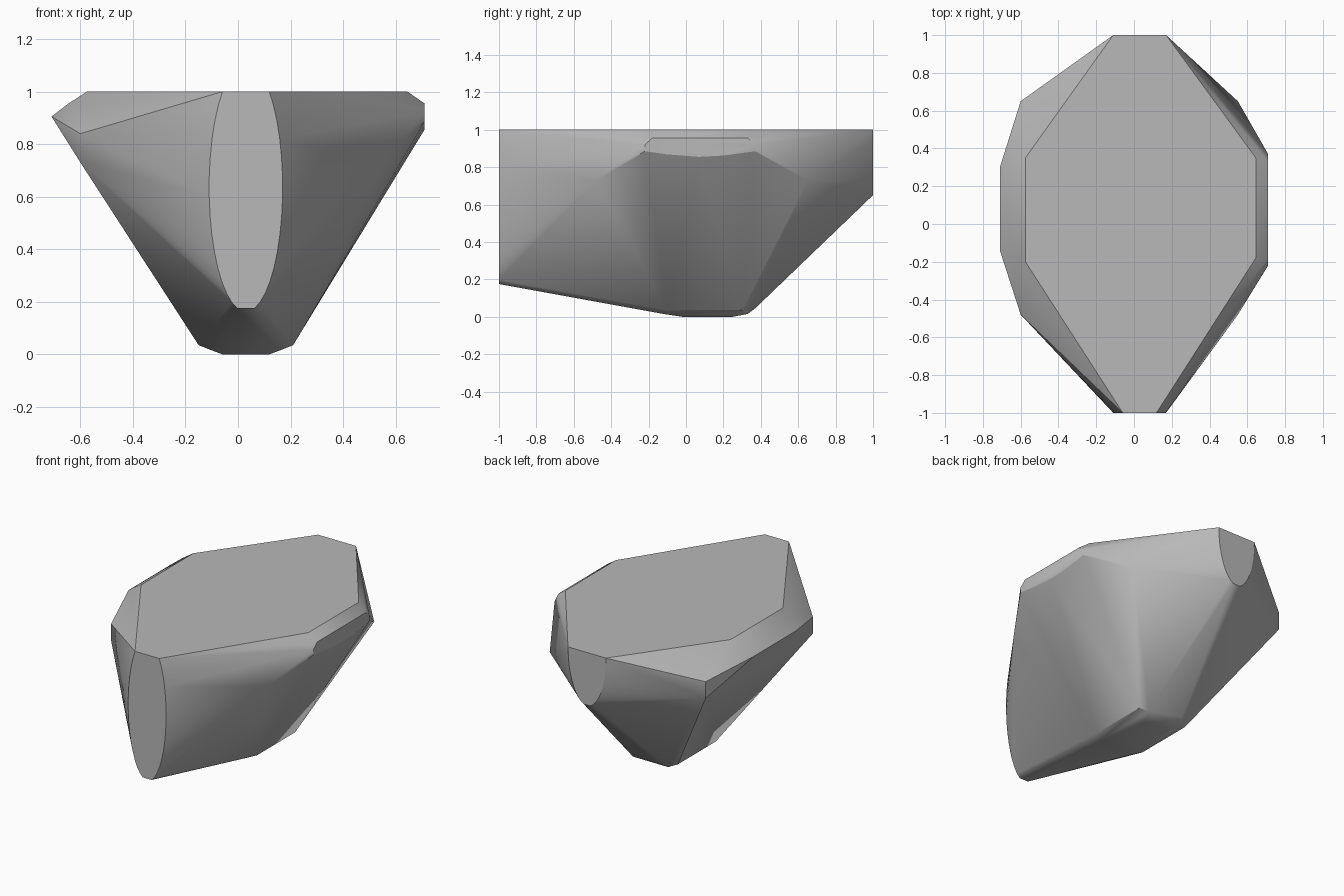
import bpy, bmesh
from math import sin, cos, radians

cube = bpy.data.objects.get("Cube")
if cube:
    bpy.data.objects.remove(cube, do_unlink=True)

AXIS = 0.03  # x of the body's long axis


def arc(y, zc, rx, rz, start, end, steps):
    """Mirrored elliptical end profile at one y."""
    pts = []
    for i in range(steps + 1):
        a = radians(start + (end - start) * i / steps)
        for side in (-1, 1):
            pts.append((AXIS + side * rx * cos(a), y, zc + rz * sin(a)))
    return pts


def slab(half, y0, y1, z):
    """Four corners of a level rectangle."""
    return [(AXIS + s * half, y, z) for s in (-1, 1) for y in (y0, y1)]


points = []

# End facets: tall truncated ellipse in front, half ellipse behind
points += arc(-1, 0.635, 0.14, 0.473, -76.6, 50.5, 14)
points += arc(1, 1.0, 0.14, 0.355, -80, 0, 8)

# Flat top corners
points += [(0.645, -0.18, 1), (0.645, 0.35, 1), (-0.575, -0.2, 1), (-0.575, 0.35, 1)]

# Rounded bottom
points += slab(0.18, -0.1, 0.3, 0.035)
points += slab(0.13, -0.12, 0.33, 0.015)
points += slab(0.09, -0.02, 0.25, 0.0)
points += slab(0.1, 0.0, 0.37, 0.045)

# Small flat facet on the +x side
facet = [(-0.22, 0.92), (-0.18, 0.955), (0.33, 0.955), (0.37, 0.92), (0.37, 0.885),
         (0.2, 0.862), (0.07, 0.855), (-0.1, 0.868), (-0.22, 0.885)]
points += [(0.71, y, z) for y, z in facet]

# Ridge on the -x side
points += [(-0.71, -0.14, 0.905), (-0.71, 0.3, 0.905),
           (-0.645, -0.18, 0.955), (-0.645, 0.33, 0.955)]

# Shoulder corners
for y in (-0.48, 0.65):
    points += [(-0.6, y, 0.73), (-0.6, y, 0.84), (0.55, y, 0.73)]

# Wrap everything in one convex body
bm = bmesh.new()
for p in points:
    bm.verts.new(p)
hull = bmesh.ops.convex_hull(bm, input=bm.verts[:])
unused = {g for g in hull["geom_interior"] + hull["geom_unused"]
          if isinstance(g, bmesh.types.BMVert)}
bmesh.ops.delete(bm, geom=list(unused), context='VERTS')
bmesh.ops.dissolve_limit(bm, angle_limit=radians(0.5), verts=bm.verts[:], edges=bm.edges[:])
bmesh.ops.recalc_face_normals(bm, faces=bm.faces[:])
for f in bm.faces:
    f.smooth = True

mesh = bpy.data.meshes.new("faceted_stone")
bm.to_mesh(mesh)
bm.free()
mesh.set_sharp_from_angle(angle=radians(30))

# Plain grey
grey = bpy.data.materials.new("stone_grey")
grey.use_nodes = True
colour = (0.48, 0.48, 0.48, 1)
grey.diffuse_color = colour
grey.node_tree.nodes["Principled BSDF"].inputs["Base Color"].default_value = colour
mesh.materials.append(grey)

stone = bpy.data.objects.new("faceted_stone", mesh)
bpy.context.collection.objects.link(stone)
